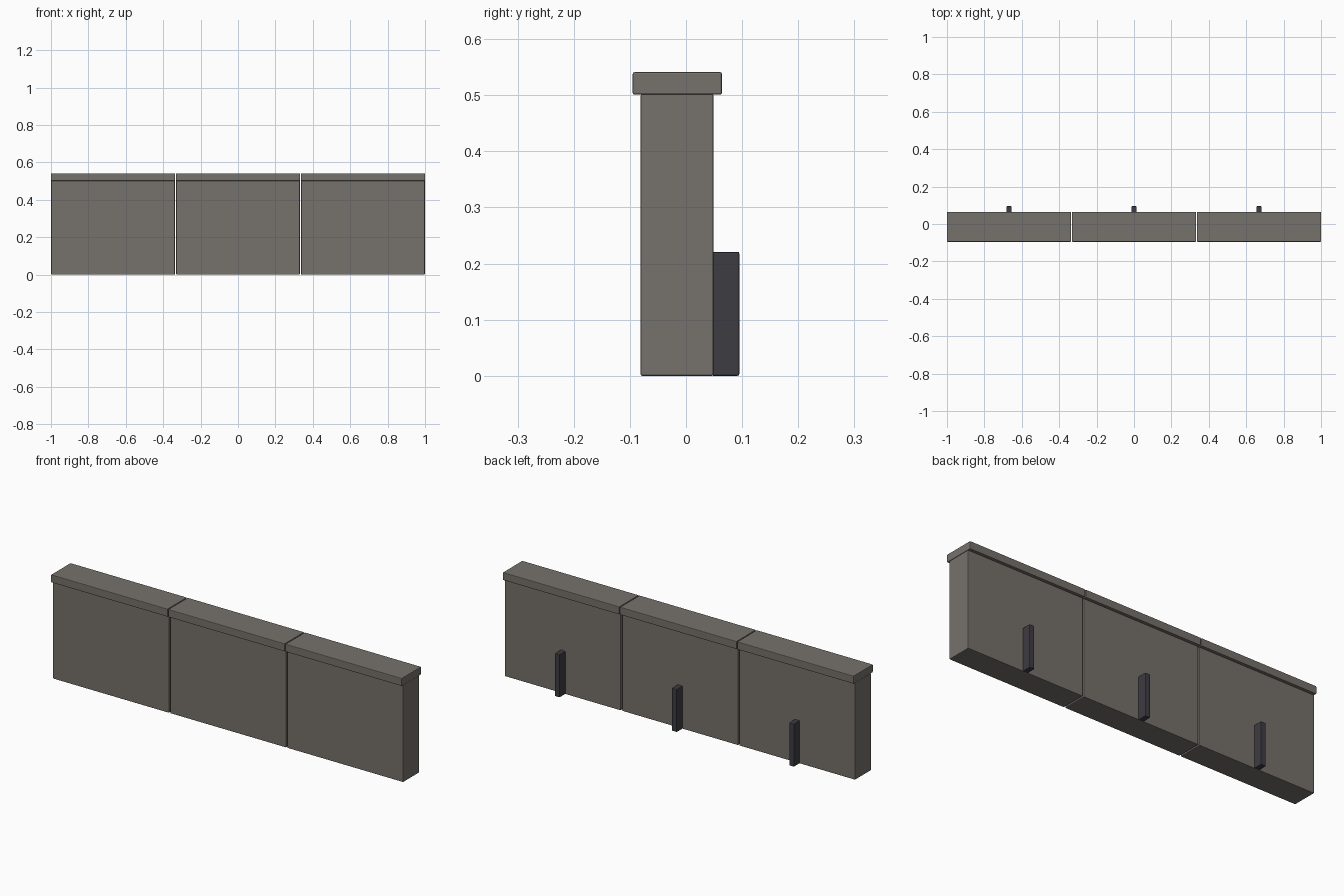
import bpy

if "Cube" in bpy.data.objects:
    bpy.data.objects.remove(bpy.data.objects["Cube"])

PITCH = 0.668  # spacing of the three wall sections


def material(name, rgb):
    m = bpy.data.materials.new(name)
    m.diffuse_color = (*rgb, 1)
    m.use_nodes = True
    m.node_tree.nodes["Principled BSDF"].inputs["Base Color"].default_value = m.diffuse_color
    return m


concrete = material("warm_grey_concrete", (0.18, 0.166, 0.147))
iron = material("dark_iron", (0.048, 0.045, 0.054))


def box(name, x, width, y0, y1, z0, z1, bevel, mat):
    """Bevelled block given by its centre x, width and y/z extents."""
    bpy.ops.mesh.primitive_cube_add(size=1, location=(x, (y0 + y1) / 2, (z0 + z1) / 2))
    ob = bpy.context.object
    ob.name = name
    ob.scale = (width, y1 - y0, z1 - z0)
    bpy.ops.object.transform_apply(location=False, rotation=False, scale=True)
    mod = ob.modifiers.new("edge_bevel", "BEVEL")
    mod.width = bevel
    mod.segments = 2
    ob.data.materials.append(mat)
    return ob


for i, side in enumerate(("left", "middle", "right")):
    x = (i - 1) * PITCH
    # Upright slab
    box(side + "_wall_panel", x, 0.661, -0.081, 0.049, 0.0, 0.502, 0.003, concrete)
    # Overhanging coping
    box(side + "_coping", x, 0.664, -0.095, 0.064, 0.501, 0.541, 0.003, concrete)
    # Support post at the back
    box(side + "_back_post", x, 0.028, 0.045, 0.095, 0.0, 0.221, 0.003, iron)
